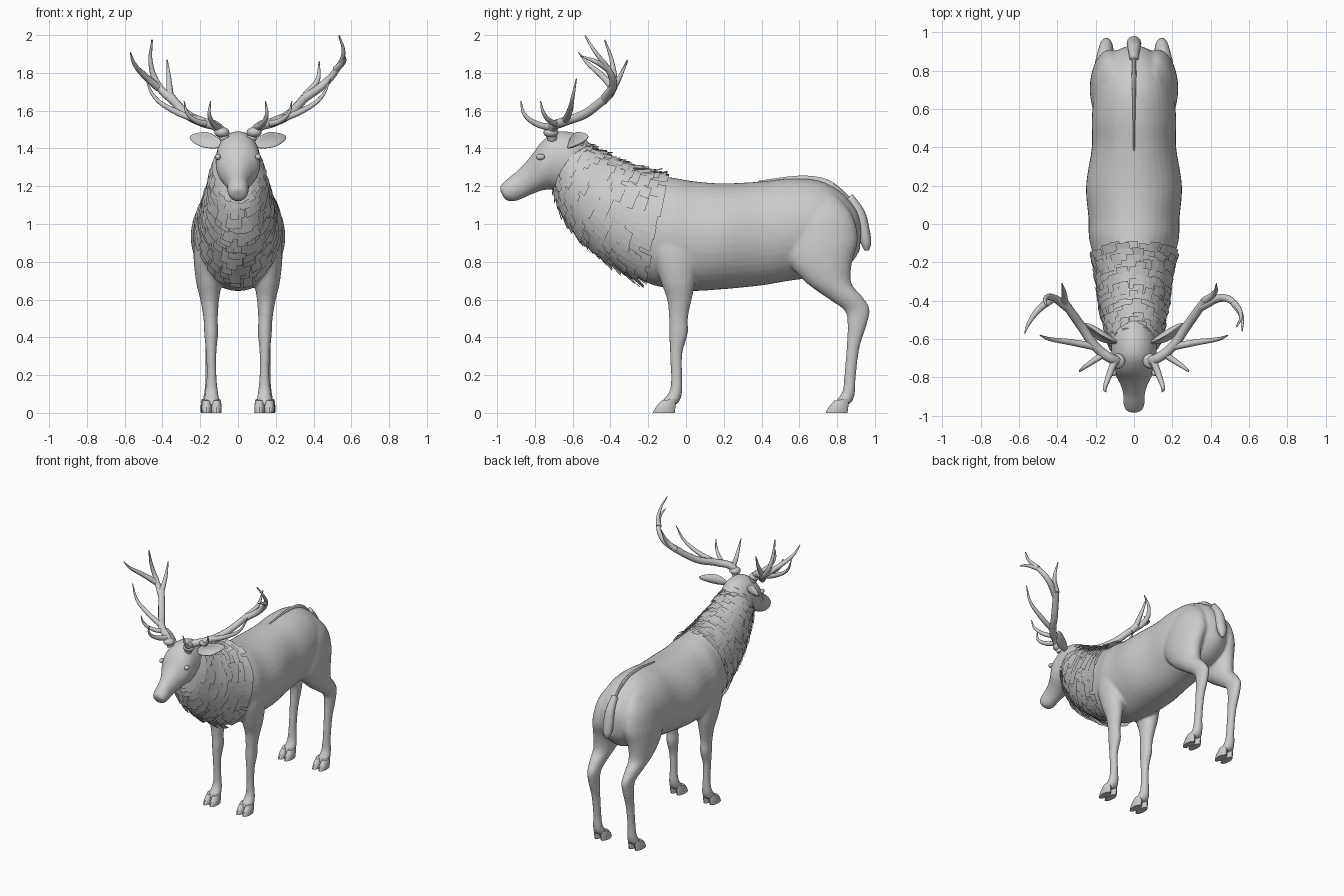
import bpy, bmesh, math, random
from mathutils import Vector, Matrix
random.seed(4)


def row_at(rows, t):
    """Smooth (Catmull-Rom) interpolation between cross-section rows."""
    i = max(0, min(int(t), len(rows) - 2))
    f = t - i
    g = lambda k: rows[max(0, min(k, len(rows) - 1))]
    return [0.5 * (2 * b + (c - a) * f + (2 * a - 5 * b + 4 * c - d) * f * f
                   + (3 * b - a - 3 * c + d) * f ** 3)
            for a, b, c, d in zip(g(i - 1), g(i), g(i + 1), g(i + 2))]


def ring_point(row, a, lift=0.0):
    """Row: y,z of one edge, y,z of the opposite edge, half width, centre x."""
    ay, az, by, bz, hw, xc = row
    h = Vector((0, (ay - by) / 2, (az - bz) / 2))
    n = h.normalized() * math.cos(a) + Vector((math.sin(a), 0, 0))
    return (Vector((xc, (ay + by) / 2, (az + bz) / 2)) + h * math.cos(a)
            + Vector((hw * math.sin(a), 0, 0)) + n * lift)


def loft(bm, rows, n=28, steps=5, side=1, dx=0.0):
    rows = [(r[0], r[1], r[2], r[3], r[4], side * (r[5] if len(r) > 5 else 0) + dx) for r in rows]
    rings = []
    for k in range((len(rows) - 1) * steps + 1):
        r = row_at(rows, k / steps)
        rings.append([bm.verts.new(ring_point(r, math.tau * j / n)) for j in range(n)])
    fs = [bm.faces.new((p[j], p[(j + 1) % n], q[(j + 1) % n], q[j]))
          for p, q in zip(rings, rings[1:]) for j in range(n)]
    fs += [bm.faces.new(rings[0]), bm.faces.new(rings[-1])]
    bmesh.ops.recalc_face_normals(bm, faces=fs)


def finish(bm, name, smooth=True):
    me = bpy.data.meshes.new(name)
    bm.to_mesh(me)
    bm.free()
    ob = bpy.data.objects.new(name, me)
    bpy.context.collection.objects.link(ob)
    for p in me.polygons:
        p.use_smooth = smooth
    return ob


# Torso and neck: rump to throat
TORSO = [(.93, 1.0, .92, .86, .04, 0), (.90, 1.08, .88, .80, .11, 0), (.82, 1.17, .80, .74, .17, 0),
         (.70, 1.23, .70, .72, .205, 0), (.55, 1.24, .55, .70, .22, 0), (.40, 1.225, .40, .675, .22, 0),
         (.20, 1.215, .20, .655, .25, 0), (.05, 1.225, .02, .645, .238, 0), (-.04, 1.24, -.10, .66, .235, 0),
         (-.10, 1.25, -.22, .695, .215, 0), (-.20, 1.27, -.38, .79, .19, 0), (-.30, 1.305, -.49, .87, .175, 0),
         (-.40, 1.345, -.59, .97, .155, 0), (-.50, 1.395, -.67, 1.10, .135, 0),
         (-.58, 1.43, -.70, 1.20, .11, 0), (-.63, 1.44, -.72, 1.24, .08, 0)]
# Head: nape to nose
HEAD = [(-.49, 1.41, -.58, 1.22, .08), (-.57, 1.475, -.63, 1.18, .115), (-.68, 1.49, -.69, 1.18, .118),
        (-.76, 1.44, -.75, 1.18, .115), (-.825, 1.355, -.81, 1.16, .08), (-.89, 1.285, -.865, 1.135, .058),
        (-.945, 1.24, -.91, 1.12, .056), (-.98, 1.205, -.95, 1.125, .046), (-.985, 1.18, -.97, 1.15, .02)]
FRONT_LEG = [(-.135, .04, -.06, .04, .045, .14), (-.12, .07, -.035, .06, .042, .14),
             (-.085, .12, -.02, .11, .034, .14), (-.08, .2, -.02, .2, .026, .14),
             (-.085, .32, -.018, .32, .028, .142), (-.09, .42, .01, .42, .037, .142),
             (-.09, .5, .01, .5, .038, .145), (-.10, .6, .03, .6, .05, .15),
             (-.135, .7, .05, .7, .068, .155), (-.18, .85, .07, .85, .08, .155),
             (-.17, 1.0, .05, 1.0, .06, .15), (-.12, 1.1, 0, 1.1, .02, .14)]
HIND_LEG = [(.78, .04, .85, .04, .045, .145), (.80, .07, .88, .06, .042, .145),
            (.83, .12, .895, .11, .034, .145), (.838, .2, .90, .2, .027, .145),
            (.85, .35, .92, .35, .028, .145), (.855, .47, .955, .46, .034, .145),
            (.84, .54, .972, .55, .038, .145), (.76, .60, .93, .62, .05, .15),
            (.635, .69, .875, .69, .068, .15), (.54, .80, .88, .80, .085, .145),
            (.50, .92, .91, .92, .10, .125), (.52, 1.05, .88, 1.05, .09, .11), (.60, 1.15, .80, 1.15, .05, .09)]

bm = bmesh.new()
loft(bm, TORSO, 40)
loft(bm, HEAD)
for s in (1, -1):
    loft(bm, FRONT_LEG, side=s)
    loft(bm, HIND_LEG, side=s)
body = finish(bm, "body")
mod = body.modifiers.new("blend", 'REMESH')
mod.mode = 'VOXEL'
mod.voxel_size = 0.009
mod.use_smooth_shade = True
mod = body.modifiers.new("soften", 'SMOOTH')
mod.factor = 0.5
mod.iterations = 7

# Cloven hooves
bm = bmesh.new()
for y0, x0 in ((-.175, .14), (.74, .145)):
    toe = [(y0, 0, y0 + .115, 0, .026, x0), (y0 + .015, .03, y0 + .12, .04, .027, x0),
           (y0 + .045, .065, y0 + .12, .075, .022, x0)]
    for s in (1, -1):
        for dx in (-.026, .026):
            loft(bm, toe, 16, 3, s, dx)
hooves = finish(bm, "hooves")
bpy.context.view_layer.objects.active = hooves
hooves.select_set(True)
bpy.ops.object.shade_smooth_by_angle()

# Ears: cupped leaf shapes
bm = bmesh.new()
for s in (1, -1):
    base, tip = Vector((s * .09, -.63, 1.42)), Vector((s * .258, -.525, 1.465))
    d = (tip - base) / 2
    w = Vector((0, -.45, -1)).cross(d).cross(d).normalized()
    if w.z < 0:
        w.negate()
    n = d.cross(w).normalized()
    if n.y < 0:
        n.negate()
    vs = bmesh.ops.create_uvsphere(bm, u_segments=20, v_segments=14, radius=1)['verts']
    for v in vs:
        t, a, b = v.co.z, v.co.x, v.co.y
        a *= 1 - .3 * max(t, 0)
        v.co = (base + tip) / 2 + d * t + w * a * .043 + n * (b * .016 - .022 * a * a + .008)
bmesh.ops.recalc_face_normals(bm, faces=bm.faces)
finish(bm, "ears")

# Eyes and antler burrs
for name, pos, rad, sc in (("eyes", (.106, -.77, 1.355), .02, (.8, 1.2, .8)),
                           ("antler_burrs", (.085, -.715, 1.485), .04, (1, 1, .7))):
    bm = bmesh.new()
    for s in (1, -1):
        m = Matrix.Translation((s * pos[0], pos[1], pos[2])) @ Matrix.Diagonal((*sc, 1))
        bmesh.ops.create_uvsphere(bm, u_segments=16, v_segments=10, radius=rad, matrix=m)
    finish(bm, name)


# Antlers: bevelled curves, the two crowns differ
def antler(name, branches):
    cu = bpy.data.curves.new(name, 'CURVE')
    cu.dimensions = '3D'
    cu.bevel_depth = 1.0
    cu.bevel_resolution = 3
    cu.resolution_u = 8
    cu.use_fill_caps = True
    for r0, r1, pts in branches:
        sp = cu.splines.new('BEZIER')
        sp.bezier_points.add(len(pts) - 1)
        for i, (bp, p) in enumerate(zip(sp.bezier_points, pts)):
            bp.co = p
            bp.handle_left_type = bp.handle_right_type = 'AUTO'
            bp.radius = r0 + (r1 - r0) * (i / (len(pts) - 1)) ** 1.3
    ob = bpy.data.objects.new(name, cu)
    bpy.context.collection.objects.link(ob)


def lower(s):
    """Beam and lower tines shared by both sides."""
    P = lambda *pts: [(s * x, y, z) for x, y, z in pts]
    return [(.027, .022, P((.07, -.71, 1.45), (.10, -.71, 1.505), (.19, -.65, 1.54), (.27, -.54, 1.58),
                           (.32, -.47, 1.63), (.37, -.40, 1.69))),
            (.02, .003, P((.10, -.71, 1.51), (.13, -.79, 1.53), (.152, -.855, 1.58), (.145, -.875, 1.65))),
            (.018, .003, P((.16, -.68, 1.53), (.22, -.72, 1.545), (.27, -.755, 1.59), (.285, -.77, 1.65))),
            (.02, .003, P((.20, -.64, 1.545), (.34, -.615, 1.60), (.44, -.60, 1.67), (.49, -.58, 1.77)))]


antler("antler_left", lower(1) + [
    (.021, .003, [(.37, -.40, 1.69), (.42, -.36, 1.76), (.43, -.31, 1.86)]),
    (.024, .004, [(.35, -.43, 1.665), (.46, -.385, 1.745), (.53, -.42, 1.83), (.558, -.48, 1.91), (.535, -.535, 1.998)]),
    (.019, .003, [(.52, -.41, 1.82), (.56, -.48, 1.86), (.565, -.56, 1.89)])])
antler("antler_right", lower(-1) + [
    (.021, .003, [(-.36, -.42, 1.67), (-.365, -.36, 1.76), (-.375, -.31, 1.87)]),
    (.024, .004, [(-.34, -.44, 1.65), (-.42, -.385, 1.73), (-.462, -.39, 1.85), (-.455, -.43, 1.975)]),
    (.021, .003, [(-.42, -.385, 1.72), (-.50, -.45, 1.79), (-.55, -.52, 1.85), (-.57, -.57, 1.91)])])

# Mane: overlapping hair cards on the neck, shaggier on crest and throat
bm = bmesh.new()
for k in range(15):
    count = 26
    for j in range(count):
        a = math.tau * (j + .5 * (k % 2) + random.uniform(-.2, .2)) / count
        edge = abs(math.cos(a)) ** 8
        t0 = 9.0 + k * .33 + random.uniform(-.12, .12)
        half = math.pi / count * random.uniform(.9, 1.35)
        flare = random.uniform(.010, .018) + edge * random.uniform(0, .025)
        skew = random.uniform(-.06, .06)
        grid = []
        for f in (0, .5, 1):
            row = row_at(TORSO, t0 + .75 * (1 - f))
            grid.append([bm.verts.new(ring_point(row, a + skew * f + half * u, .003 + flare * f))
                         for u in (-1, 0, 1)])
        for p, q in zip(grid, grid[1:]):
            for c in (0, 1):
                bm.faces.new((p[c], p[c + 1], q[c + 1], q[c]))
finish(bm, "mane", False)

# Tail and the thin hair ridge along the rump
bm = bmesh.new()
loft(bm, [(.84, 1.12, .88, 1.16, .022), (.89, 1.05, .945, 1.07, .033), (.91, .97, .972, .97, .038),
          (.925, .90, .98, .90, .032), (.945, .86, .968, .86, .012)], 16, 4)
finish(bm, "tail")
bm = bmesh.new()
loft(bm, [(.38, 1.228, .38, 1.20, .005), (.60, 1.256, .60, 1.20, .009), (.75, 1.235, .74, 1.17, .012),
          (.86, 1.15, .83, 1.10, .014), (.94, 1.04, .90, 1.0, .014)], 10, 4)
finish(bm, "rump_hair_ridge", False)
